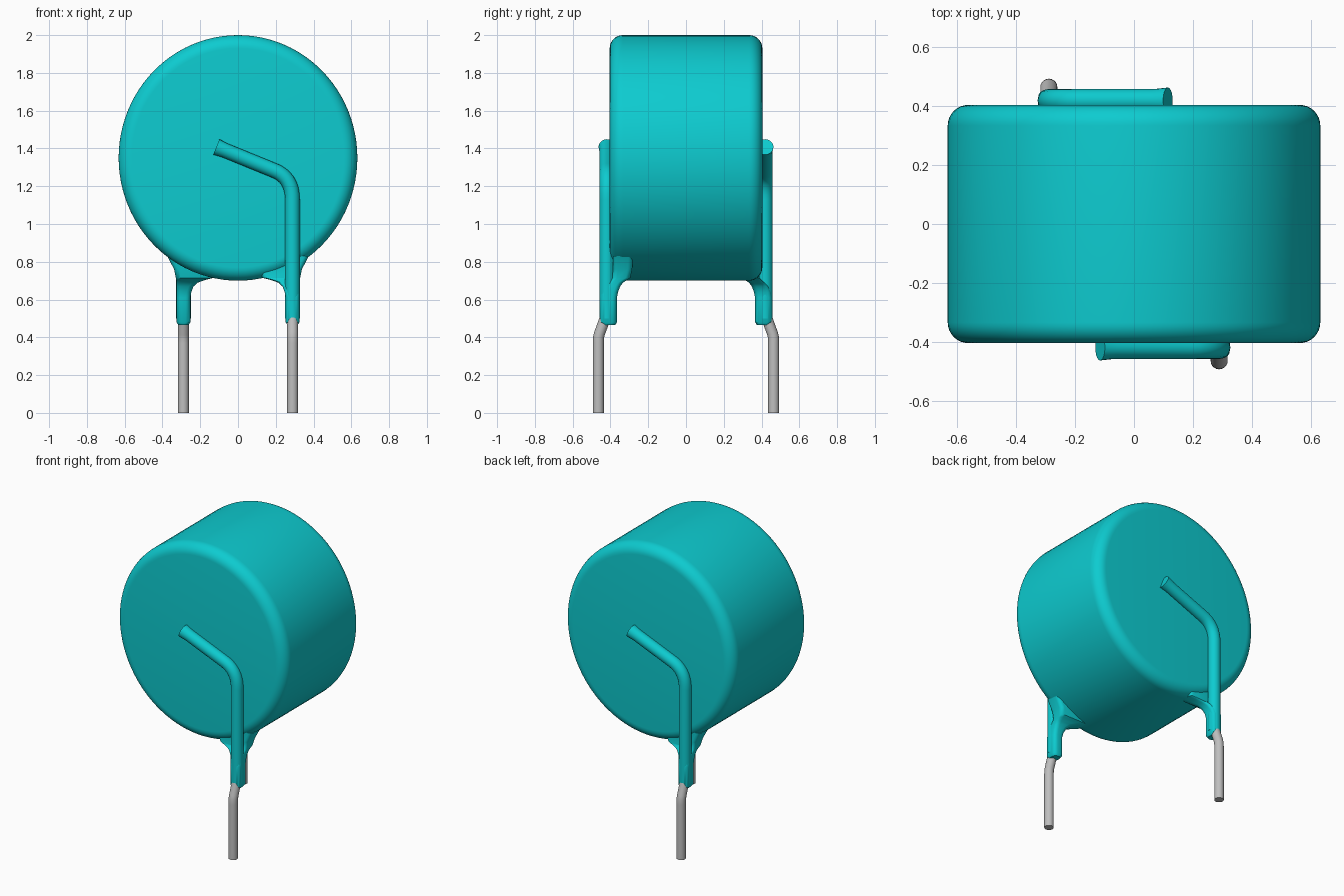
import bpy, bmesh
from math import sin, cos, pi, radians
from mathutils import Vector, Matrix

cube = bpy.data.objects.get("Cube")
if cube:
    bpy.data.objects.remove(cube)


def material(name, rgb):
    m = bpy.data.materials.new(name)
    m.use_nodes = True
    m.diffuse_color = (*rgb, 1)
    m.node_tree.nodes["Principled BSDF"].inputs["Base Color"].default_value = (*rgb, 1)
    return m


teal = material("teal coating", (0.004, 0.60, 0.63))
metal = material("grey metal", (0.52, 0.52, 0.52))


def loft(name, rings, mat, turn=0, angle=40):
    """Skin a series of closed rings, cap both ends, optionally turn about z."""
    bm = bmesh.new()
    loops = [[bm.verts.new(p) for p in ring] for ring in rings]
    n = len(loops[0])
    for a, b in zip(loops, loops[1:]):
        for i in range(n):
            j = (i + 1) % n
            bm.faces.new((a[i], a[j], b[j], b[i]))
    bm.faces.new(loops[0])
    bm.faces.new(loops[-1])
    bmesh.ops.recalc_face_normals(bm, faces=bm.faces)
    bm.transform(Matrix.Rotation(turn, 4, 'Z'))
    mesh = bpy.data.meshes.new(name)
    bm.to_mesh(mesh)
    bm.free()
    mesh.materials.append(mat)
    obj = bpy.data.objects.new(name, mesh)
    bpy.context.collection.objects.link(obj)
    bpy.ops.object.select_all(action='DESELECT')
    obj.select_set(True)
    bpy.context.view_layer.objects.active = obj
    bpy.ops.object.shade_smooth_by_angle(angle=radians(angle))


def tube(path, radii, side, n=20):
    """Rings along a planar path; side is the plane's normal."""
    rings = []
    for i, p in enumerate(path):
        a, b = path[max(i - 1, 0)], path[min(i + 1, len(path) - 1)]
        across = (b - a).normalized().cross(side)
        rings.append([p + radii[i] * (cos(2 * pi * k / n) * side + sin(2 * pi * k / n) * across)
                      for k in range(n)])
    return rings


def bend(a, corner, b, steps=8):
    """Quadratic curve from a to b that turns at the corner."""
    return [a * (1 - t) ** 2 + corner * 2 * t * (1 - t) + b * t * t
            for t in (i / steps for i in range(steps + 1))]


def rounded_rect(z, x0, x1, y0, y1, r=0.025, steps=4):
    corners = [(x1 - r, y1 - r), (x0 + r, y1 - r), (x0 + r, y0 + r), (x1 - r, y0 + r)]
    return [Vector((cx + r * cos(t), cy + r * sin(t), z))
            for q, (cx, cy) in enumerate(corners)
            for t in (pi / 2 * (q + s / steps) for s in range(steps + 1))]


# Disc body with rounded rims
half, rim, steps = 0.404, 0.07, 8
arc = [(half - rim + rim * cos(t), rim * (1 - sin(t)))
       for t in (pi / 2 * i / steps for i in range(steps + 1))]
profile = [(-y, inset) for y, inset in arc] + [(y, inset) for y, inset in reversed(arc)]
loft("disc_body", [[((0.632 - d) * cos(a), y, 1.35 + (0.65 - d) * sin(a))
                    for a in (2 * pi * k / 96 for k in range(96))]
                   for y, d in profile], teal)

# Coated leg sections: z, inner x, outer x, front y, back y
sleeve = [(0.465, 0.262, 0.316, -0.445, -0.375), (0.48, 0.252, 0.325, -0.455, -0.366),
          (0.61, 0.252, 0.325, -0.455, -0.366), (0.64, 0.247, 0.325, -0.45, -0.36),
          (0.67, 0.235, 0.325, -0.435, -0.348), (0.69, 0.212, 0.325, -0.415, -0.333),
          (0.705, 0.17, 0.327, -0.40, -0.31), (0.715, 0.13, 0.329, -0.39, -0.295),
          (0.76, 0.11, 0.338, -0.387, -0.285), (0.83, 0.10, 0.375, -0.387, -0.28)]

X, Y = Vector((1, 0, 0)), Vector((0, 1, 0))

# The same lead sits on both faces, turned half round
for label, turn in (("front", 0), ("back", pi)):
    loft(label + "_leg_coating", [rounded_rect(*s) for s in sleeve], teal, turn)

    # Raised ridge over the buried part of the lead
    def on_face(x, z):
        return Vector((x, -0.419, z))
    path = ([on_face(0.288, 0.5)]
            + bend(on_face(0.288, 1.13), on_face(0.288, 1.25), on_face(0.185, 1.286))
            + [on_face(-0.07, 1.39), on_face(-0.115, 1.408)])
    radii = [0.039] * (len(path) - 1) + [0.044]
    loft(label + "_lead_ridge", tube(path, radii, Y), teal, turn)

    # Bare wire with an outward kink
    wire = [Vector((0.289, y, z)) for y, z in
            ((-0.415, 0.55), (-0.425, 0.505), (-0.456, 0.42),
             (-0.461, 0.40), (-0.462, 0.37), (-0.462, 0))]
    wire = [p - Y * 0.002 for p in wire]
    loft(label + "_wire", tube(wire, [0.029] * len(wire), X), metal, turn)
